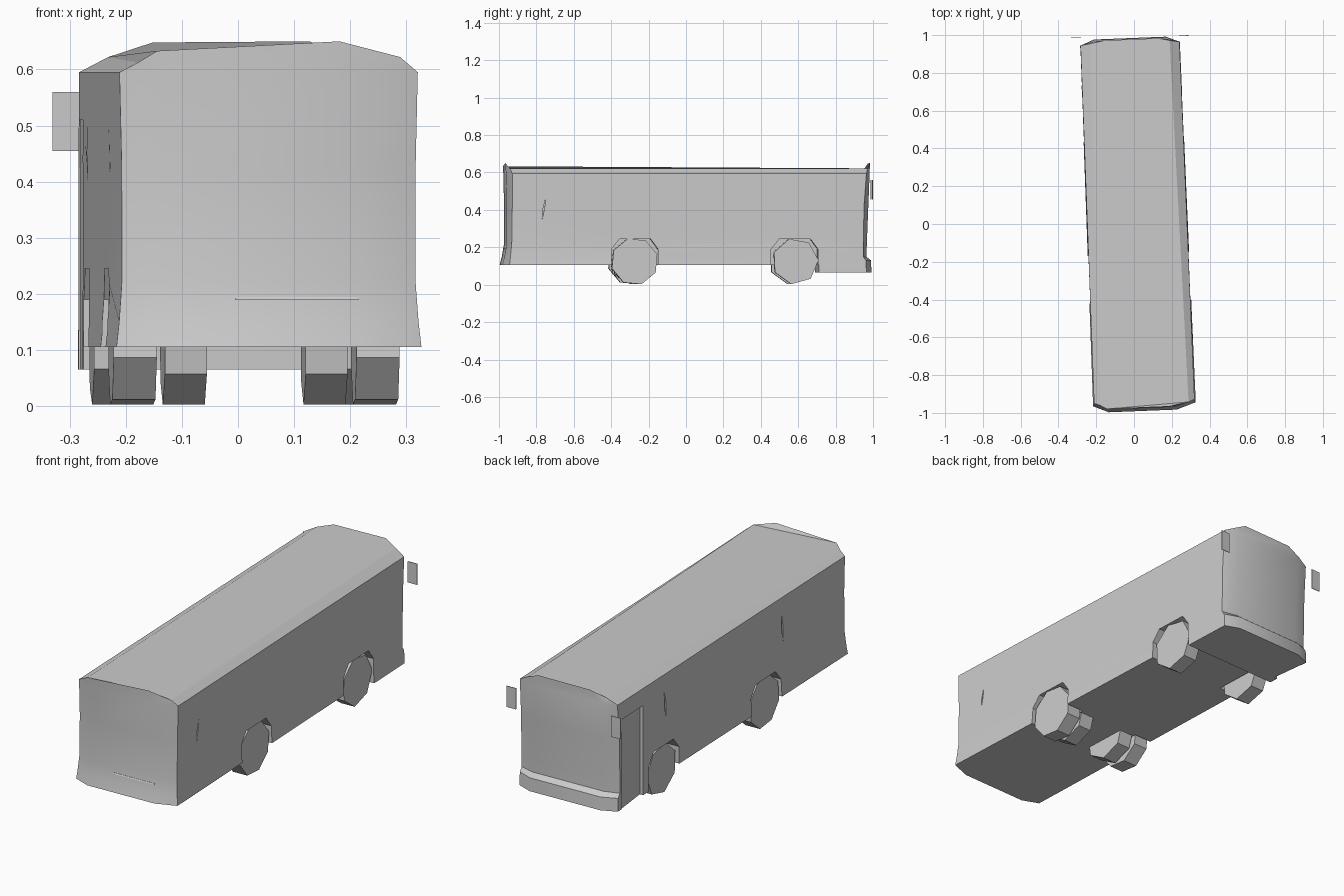
import bpy, bmesh, math
from mathutils import Vector

if "Cube" in bpy.data.objects:
    bpy.data.objects.remove(bpy.data.objects["Cube"])

grey = bpy.data.materials.new("light grey")
grey.use_nodes = True
grey.diffuse_color = (0.6, 0.6, 0.6, 1)
grey.node_tree.nodes["Principled BSDF"].inputs["Base Color"].default_value = (0.6, 0.6, 0.6, 1)
parts = []


def make(name, bm, keep=True):
    bmesh.ops.recalc_face_normals(bm, faces=bm.faces)
    mesh = bpy.data.meshes.new(name)
    bm.to_mesh(mesh)
    bm.free()
    ob = bpy.data.objects.new(name, mesh)
    bpy.context.collection.objects.link(ob)
    mesh.materials.append(grey)
    if keep:
        parts.append(ob)
    return ob


def loft(name, rings, keep=True):
    """Bridge equal-length closed rings and cap both ends."""
    bm = bmesh.new()
    rows = [[bm.verts.new(p) for p in ring] for ring in rings]
    for a, b in zip(rows, rows[1:]):
        for i in range(len(a)):
            j = (i + 1) % len(a)
            bm.faces.new((a[i], a[j], b[j], b[i]))
    bm.faces.new(rows[0])
    bm.faces.new(rows[-1])
    return make(name, bm, keep)


def prism(name, yz, x0, x1, keep=True):
    """Extrude a side profile across the width."""
    return loft(name, [[(x, y, z) for y, z in yz] for x in (x0, x1)], keep)


def cut(target, cutter):
    mod = target.modifiers.new("cut", 'BOOLEAN')
    mod.operation = 'DIFFERENCE'
    mod.solver = 'EXACT'
    mod.object = cutter
    bpy.context.view_layer.objects.active = target
    bpy.ops.object.modifier_apply(modifier=mod.name)


def plan(z, hr, hf, yrs, yrm, yfm, yfs, rl=-0.19, rr=0.17, fl=-0.19, fr=0.19):
    """Plan outline with chamfered rear and front ends."""
    dz = z if isinstance(z, tuple) else (z,) * 8
    xy = [(-hr, yrs), (rl, yrm), (rr, yrm), (hr, yrs),
          (hf, yfs), (fr, yfm), (fl, yfm), (-hf, yfs)]
    return [(x, y, h) for (x, y), h in zip(xy, dz)]


# Body shell, stacked from the floor to the roof
ridge = (0.612, 0.633, 0.65, 0.622, 0.622, 0.65, 0.648, 0.622)
body = loft("bus_body", [
    plan(0.105, 0.272, 0.264, -0.955, -0.99, 0.958, 0.938),
    plan(0.15, 0.267, 0.264, -0.95, -0.978, 0.958, 0.938),
    plan(0.22, 0.262, 0.264, -0.943, -0.966, 0.960, 0.938),
    plan(0.42, 0.262, 0.264, -0.94, -0.966, 0.968, 0.942),
    plan(0.595, 0.266, 0.262, -0.94, -0.97, 0.975, 0.955),
    plan(ridge, 0.234, 0.21, -0.952, -0.972, 0.978, 0.964, -0.2, 0.125, -0.13, 0.15),
])

# Lower front skirt with bumper
skirt = loft("front_skirt", [
    plan(0.065, 0.265, 0.264, 0.70, 0.70, 0.985, 0.955),
    plan(0.13, 0.265, 0.264, 0.70, 0.70, 0.982, 0.952),
    plan(0.15, 0.264, 0.264, 0.70, 0.70, 0.957, 0.938),
])

# Wheel arches, door recess and narrow side slits
cutters = []
for yc in (-0.285, 0.57):
    arch = [(yc + a, b) for a, b in
            [(-0.125, 0.0), (-0.125, 0.19), (-0.08, 0.245), (0.085, 0.245), (0.125, 0.19), (0.125, 0.0)]]
    for s in (-1, 1):
        cutters.append(prism("arch_cutter", arch, s * 0.17, s * 0.35, False))
cutters.append(loft("door_cutter", [
    [(-0.35, 0.745, z), (-0.35, 0.925, z), (-0.261, 0.925, z), (-0.247, 0.745, z)]
    for z in (0.02, 0.51)], False))
for s, yc, z0, z1 in [(-1, -0.43, 0.37, 0.51), (-1, 0.55, 0.37, 0.51), (1, -0.78, 0.35, 0.46)]:
    slit = [(yc, z0), (yc + 0.013, z0 + 0.06), (yc + 0.018, z1), (yc + 0.003, z1 - 0.06)]
    cutters.append(prism("slit_cutter", slit, s * 0.253, s * 0.35, False))
for c in cutters:
    cut(body, c)
    if c.name.startswith("door"):
        cut(skirt, c)
for c in cutters:
    bpy.data.objects.remove(c)


# Wheels: few-sided drums, doubled on the rear axle
def wheel(name, x0, x1, y, r, sides, turn):
    ang = [turn + math.tau * i / sides for i in range(sides)]
    low = min(math.sin(a) for a in ang) * r
    prism(name, [(y + r * math.cos(a), 0.003 - low + r * math.sin(a)) for a in ang], x0, x1)


for side, s in (("right", -1), ("left", 1)):
    wheel(f"front_{side}_wheel", s * 0.18, s * 0.255, 0.575, 0.124, 7, -1.75)
    wheel(f"rear_outer_{side}_wheel", s * 0.178, s * 0.255, -0.285, 0.127, 8, 0.3)
    wheel(f"rear_inner_{side}_wheel", s * 0.088, s * 0.163, -0.285, 0.124, 7, 0.15)

# Thin mirrors standing off the front corners
for name, x0, x1, y in (("right_mirror", -0.308, -0.258, 0.999), ("left_mirror", 0.262, 0.312, 0.985)):
    prism(name, [(y, 0.455), (y + 0.003, 0.455), (y + 0.003, 0.56), (y, 0.56)], x0, x1)

# Fine seam on the rear panel
prism("rear_seam", [(-0.975, 0.19), (-0.966, 0.19), (-0.966, 0.194), (-0.972, 0.194)], -0.06, 0.16)

# Smooth the shell and set the whole vehicle at its slight heading
bpy.ops.object.select_all(action='DESELECT')
for ob in parts:
    ob.location = Vector((0.017, 0, 0))
    ob.rotation_euler = (0, 0, 0.04)
    ob.select_set(ob in (body, skirt))
bpy.context.view_layer.objects.active = body
bpy.ops.object.shade_smooth_by_angle(angle=math.radians(25))
